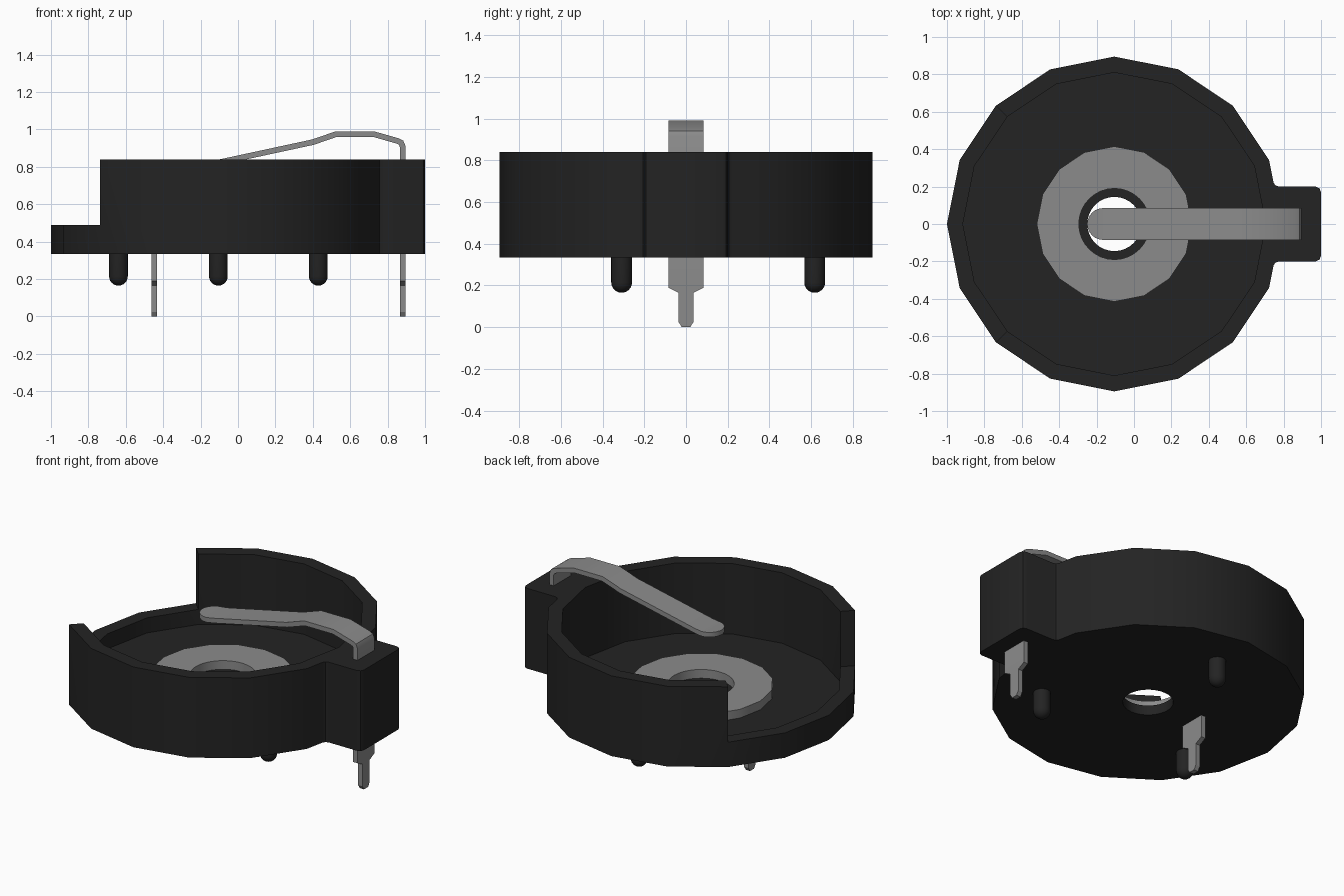
import bpy, bmesh, math
from mathutils import Vector

cube = bpy.data.objects.get("Cube")
if cube:
    bpy.data.objects.remove(cube, do_unlink=True)

CX = -0.105                      # axis of the round holder
BOTTOM, FLOOR, LIP, TOP = 0.333, 0.395, 0.49, 0.84


def material(name, v):
    m = bpy.data.materials.new(name)
    m.use_nodes = True
    m.diffuse_color = (v, v, v, 1)
    bsdf = m.node_tree.nodes["Principled BSDF"]
    bsdf.inputs["Base Color"].default_value = (v, v, v, 1)
    bsdf.inputs["Roughness"].default_value = 0.6
    return m


black = material("black plastic", 0.017)
metal = material("grey metal", 0.26)


def finish(bm, name, mat):
    bmesh.ops.recalc_face_normals(bm, faces=bm.faces)
    me = bpy.data.meshes.new(name)
    bm.to_mesh(me)
    bm.free()
    me.materials.append(mat)
    ob = bpy.data.objects.new(name, me)
    bpy.context.collection.objects.link(ob)
    return ob


def activate(ob):
    bpy.ops.object.select_all(action='DESELECT')
    ob.select_set(True)
    bpy.context.view_layer.objects.active = ob


def smooth(ob):
    activate(ob)
    bpy.ops.object.shade_smooth_by_angle(angle=math.radians(30))


def ring(r, n):
    return [(CX + r * math.cos(2 * math.pi * i / n), r * math.sin(2 * math.pi * i / n))
            for i in range(n)]


def prism(name, outline, z0, z1, mat):
    bm = bmesh.new()
    face = bm.faces.new([bm.verts.new((x, y, z0)) for x, y in outline])
    ext = bmesh.ops.extrude_face_region(bm, geom=[face])
    for v in ext["geom"]:
        if isinstance(v, bmesh.types.BMVert):
            v.co.z = z1
    return finish(bm, name, mat)


def cut(ob, outline, z0, z1):
    cutter = prism("cutter", outline, z0, z1, black)
    cutter.hide_render = True
    mod = ob.modifiers.new("cut", 'BOOLEAN')
    mod.operation, mod.solver, mod.object = 'DIFFERENCE', 'EXACT', cutter
    activate(ob)
    bpy.ops.object.modifier_apply(modifier=mod.name)
    bpy.data.objects.remove(cutter, do_unlink=True)


def ribbon(name, path, thick, mat):
    """Flat strip along an x-z path of (x, z, half width) points."""
    bm = bmesh.new()
    pts = [Vector((x, z)) for x, z, _ in path]
    rows = []
    for i, (x, z, hw) in enumerate(path):
        a = (pts[i] - pts[i - 1]).normalized() if i else None
        b = (pts[i + 1] - pts[i]).normalized() if i < len(pts) - 1 else None
        a, b = a or b, b or a
        t = (a + b).normalized()
        off = Vector((-t.y, t.x)) * (thick / 2 / max(t.dot(a), 0.5))
        rows.append([bm.verts.new((x + s * off.x, y, z + s * off.y))
                     for s, y in ((1, -hw), (1, hw), (-1, hw), (-1, -hw))])
    for p, q in zip(rows, rows[1:]):
        for k in range(4):
            bm.faces.new((p[k], p[(k + 1) % 4], q[(k + 1) % 4], q[k]))
    bm.faces.new(rows[0])
    bm.faces.new(rows[-1])
    ob = finish(bm, name, mat)
    smooth(ob)
    return ob


# Holder body: sixteen-sided cup with a terminal block on its left side
half = [(1.0, 0.17), (0.991, 0.191), (0.97, 0.2), (0.775, 0.2), (0.757, 0.206), (0.746, 0.222)]
half += ring(0.895, 16)[1:8]
outline = half + [(-1.0, 0.0)] + [(x, -y) for x, y in reversed(half)]
body = prism("holder_body", outline, BOTTOM, TOP, black)
cut(body, ring(0.81, 16), FLOOR, 1.2)                          # cell cavity
cut(body, [(CX, 0), (CX - 2, 2), (CX - 2, -2)], LIP, 1.2)      # finger opening
cut(body, ring(0.145, 32), 0.1, 0.7)                           # centre hole
smooth(body)

# Lower contact washer
washer = prism("contact_washer", ring(0.415, 16), FLOOR - 0.004, 0.45, metal)
cut(washer, ring(0.19, 32), 0.2, 0.7)
smooth(washer)

# Spring arm with a rounded tip, bent down into its solder pin
W = 0.085


def pin(x, z_top):
    return [(x, z_top, W), (x, 0.19, W), (x, 0.165, 0.036),
            (x, 0.025, 0.036), (x, 0.0, 0.02)]


arm = [(-0.25 + W * (1 - math.cos(a)), 0.813, max(W * math.sin(a), 0.008))
       for a in (math.radians(d) for d in range(0, 91, 15))]
arm += [(-0.12, 0.82, W), (0.40, 0.932, W), (0.525, 0.975, W), (0.725, 0.975, W),
        (0.855, 0.938, W), (0.872, 0.929, W)]
ribbon("spring_contact", arm + pin(0.88, 0.91), 0.03, metal)

# Solder pin of the lower contact
ribbon("lower_contact_pin", pin(-0.447, 0.40), 0.03, metal)

# Three round-ended locating pegs
PEG_R, PEG_END = 0.05, 0.165
for i, deg in enumerate((90, 210, 330)):
    px = CX + 0.617 * math.cos(math.radians(deg))
    py = 0.617 * math.sin(math.radians(deg))
    prof = [(PEG_R * math.sin(a), PEG_END + PEG_R * (1 - math.cos(a)))
            for a in (math.radians(d) for d in range(0, 91, 15))]
    prof.append((PEG_R, BOTTOM + 0.02))
    bm = bmesh.new()
    vs = [bm.verts.new((px + r, py, z)) for r, z in prof]
    es = [bm.edges.new(e) for e in zip(vs, vs[1:])]
    bmesh.ops.spin(bm, geom=vs + es, cent=(px, py, 0), axis=(0, 0, 1),
                   angle=2 * math.pi, steps=20, use_merge=True)
    bmesh.ops.remove_doubles(bm, verts=bm.verts, dist=0.0005)
    smooth(finish(bm, f"locating_peg_{i + 1}", black))
